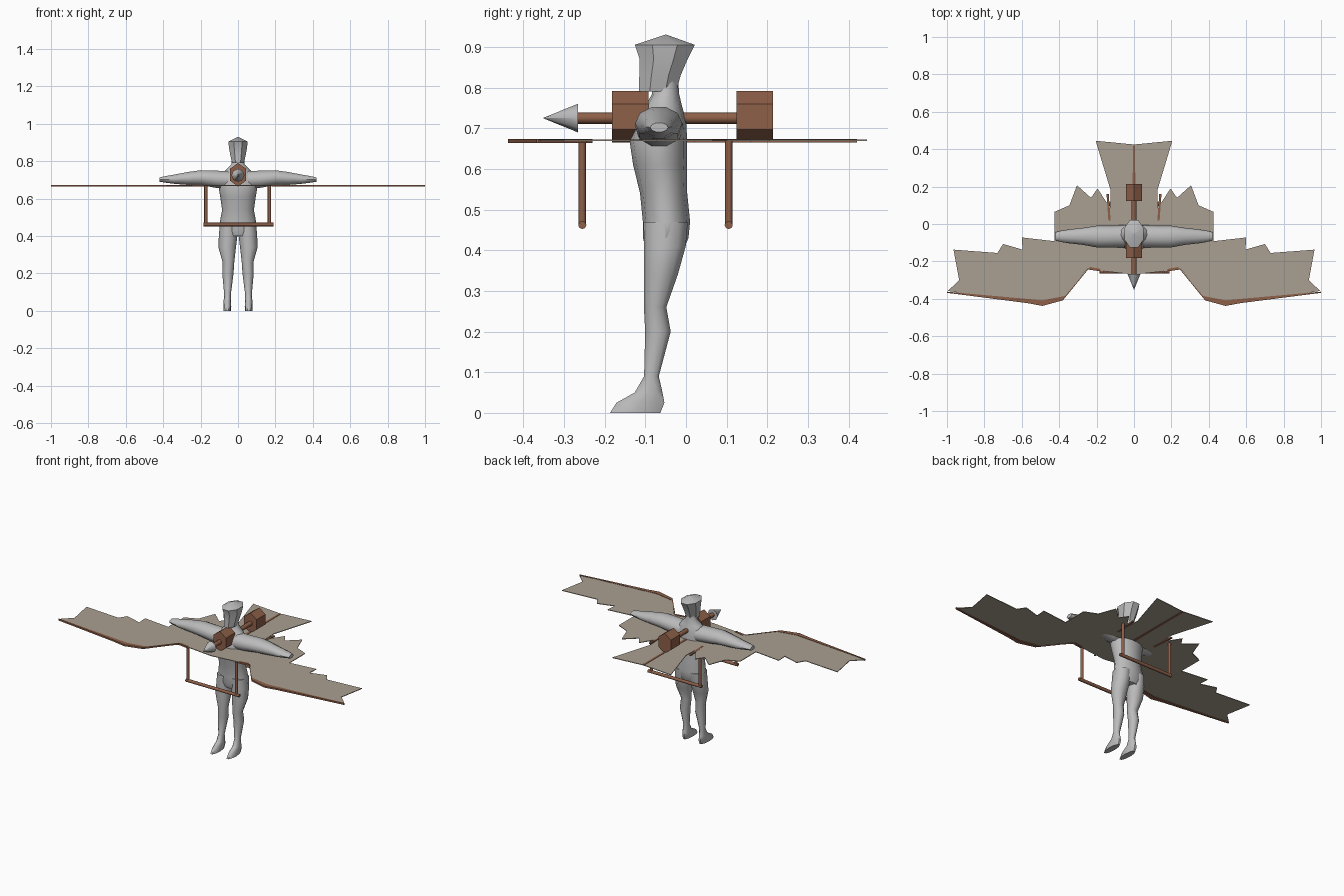
import bpy, bmesh, math
from mathutils import Vector

if "Cube" in bpy.data.objects:
    bpy.data.objects.remove(bpy.data.objects["Cube"])


def material(name, rgb):
    m = bpy.data.materials.new(name)
    m.diffuse_color = (*rgb, 1)
    m.use_nodes = True
    m.node_tree.nodes["Principled BSDF"].inputs["Base Color"].default_value = m.diffuse_color
    return m


GREY = material("grey", (0.50, 0.50, 0.50))
WOOD = material("brown wood", (0.27, 0.115, 0.065))
CLOTH = material("beige cloth", (0.40, 0.35, 0.285))


def finish(name, bm, mat, smooth=None):
    bmesh.ops.recalc_face_normals(bm, faces=bm.faces)
    me = bpy.data.meshes.new(name)
    bm.to_mesh(me)
    bm.free()
    me.materials.append(mat)
    ob = bpy.data.objects.new(name, me)
    bpy.context.collection.objects.link(ob)
    if smooth:
        bpy.ops.object.select_all(action='DESELECT')
        ob.select_set(True)
        bpy.context.view_layer.objects.active = ob
        bpy.ops.object.shade_smooth_by_angle(angle=math.radians(smooth))
    return ob


def loft(name, rings, axis, mat, n=10, smooth=50, mirror=False, turn=0.0):
    """rings: (position on axis, centre u, centre v, radius u, radius v)"""
    bm = bmesh.new()
    loops = []
    for p, cu, cv, ru, rv in rings:
        loop = []
        for i in range(n):
            a = 2 * math.pi * i / n + turn
            u, v = cu + ru * math.cos(a), cv + rv * math.sin(a)
            co = {'x': (p, u, v), 'y': (u, p, v), 'z': (u, v, p)}[axis]
            loop.append(bm.verts.new(co))
        loops.append(loop)
    for a, b in zip(loops, loops[1:]):
        for i in range(n):
            j = (i + 1) % n
            bm.faces.new((a[i], a[j], b[j], b[i]))
    bm.faces.new(loops[0])
    bm.faces.new(loops[-1])
    if mirror:
        geo = bmesh.ops.duplicate(bm, geom=bm.verts[:] + bm.edges[:] + bm.faces[:])["geom"]
        for v in geo:
            if isinstance(v, bmesh.types.BMVert):
                v.co.x *= -1
    return finish(name, bm, mat, smooth)


def plate(name, pts, z0, z1, mat):
    bm = bmesh.new()
    f = bm.faces.new([bm.verts.new((x, y, z0)) for x, y in pts])
    top = bmesh.ops.extrude_face_region(bm, geom=[f])["geom"]
    for v in top:
        if isinstance(v, bmesh.types.BMVert):
            v.co.z = z1
    bmesh.ops.triangulate(bm, faces=[f for f in bm.faces if len(f.verts) > 4])
    return finish(name, bm, mat)


def rod(name, a, b, r, mat, n=8):
    a, b = Vector(a), Vector(b)
    bm = bmesh.new()
    bmesh.ops.create_cone(bm, cap_ends=True, segments=n, radius1=r, radius2=r, depth=(b - a).length)
    bm.transform((b - a).to_track_quat('Z', 'Y').to_matrix().to_4x4())
    bmesh.ops.translate(bm, verts=bm.verts, vec=(a + b) / 2)
    return finish(name, bm, mat, 50)


# figure
loft("torso", [(0.40, 0, -0.052, 0.070, 0.045), (0.43, 0, -0.050, 0.100, 0.056),
               (0.47, 0, -0.048, 0.098, 0.058), (0.54, 0, -0.055, 0.085, 0.058),
               (0.61, 0, -0.064, 0.095, 0.066), (0.67, 0, -0.068, 0.105, 0.071),
               (0.72, 0, -0.062, 0.095, 0.062), (0.755, 0, -0.055, 0.065, 0.045),
               (0.785, 0, -0.050, 0.035, 0.033), (0.82, 0, -0.052, 0.033, 0.033)], 'z', GREY, 12)
loft("head", [(0.79, 0, -0.070, 0.034, 0.050), (0.83, 0, -0.064, 0.044, 0.055),
              (0.87, 0, -0.055, 0.052, 0.064), (0.905, 0, -0.052, 0.056, 0.080),
              (0.93, 0, -0.050, 0.002, 0.002)], 'z', GREY, 8, 35, turn=math.pi / 8)
loft("arms", [(0.05, -0.065, 0.700, 0.060, 0.050), (0.12, -0.067, 0.704, 0.058, 0.048),
              (0.20, -0.067, 0.712, 0.058, 0.042), (0.27, -0.066, 0.708, 0.046, 0.036),
              (0.34, -0.066, 0.704, 0.038, 0.026), (0.39, -0.066, 0.703, 0.030, 0.018),
              (0.42, -0.066, 0.702, 0.022, 0.012)], 'x', GREY, 10, 50, True)
loft("legs", [(0.47, 0.050, -0.050, 0.046, 0.057), (0.41, 0.052, -0.052, 0.050, 0.054),
              (0.34, 0.058, -0.062, 0.047, 0.044), (0.26, 0.051, -0.076, 0.031, 0.029),
              (0.20, 0.054, -0.069, 0.030, 0.033), (0.09, 0.056, -0.085, 0.018, 0.019),
              (0.05, 0.057, -0.092, 0.020, 0.036), (0.025, 0.057, -0.112, 0.021, 0.062),
              (0.0, 0.057, -0.125, 0.020, 0.065)], 'z', GREY, 10, 50, True)

# cloth wings and tail, one symmetric sheet
half = [(0, -0.27), (0.18, -0.25), (0.25, -0.24), (0.38, -0.405), (0.49, -0.435), (0.57, -0.42),
        (0.995, -0.358), (0.935, -0.30), (0.965, -0.137), (0.73, -0.155), (0.70, -0.107),
        (0.596, -0.137), (0.60, -0.072), (0.425, -0.092), (0.425, 0.065), (0.345, 0.10),
        (0.305, 0.207), (0.23, 0.14), (0.195, 0.19), (0.14, 0.105), (0.13, 0.03),
        (0.125, 0.18), (0.205, 0.445), (0, 0.425)]
sheet = half + [(-x, y) for x, y in reversed(half[1:-1])]
plate("wing_sheet", sheet, 0.668, 0.672, CLOTH)

# wooden spars along the front edge, and tail ribs
outer = half[1:7]
inner = [(0.18, -0.24), (0.235, -0.23), (0.37, -0.385), (0.49, -0.408), (0.575, -0.40), (1.0, -0.362)]
outer = [(x, y - 0.003) for x, y in outer[:-1]] + [(1.0, -0.368)]
for s, side in ((1, "right"), (-1, "left")):
    bm = bmesh.new()
    loops = []
    for (ox, oy), (ix, iy) in zip(outer, inner):
        loops.append([bm.verts.new((s * x, y, z)) for x, y, z in
                      ((ox, oy, 0.664), (ox, oy, 0.674), (ix, iy, 0.674), (ix, iy, 0.664))])
    for a, b in zip(loops, loops[1:]):
        for i in range(4):
            bm.faces.new((a[i], a[(i + 1) % 4], b[(i + 1) % 4], b[i]))
    bm.faces.new(loops[0])
    bm.faces.new(loops[-1])
    finish(side + "_wing_spar", bm, WOOD)
    plate(side + "_tail_rib", [(s * 0.125, 0.02), (s * 0.137, 0.02), (s * 0.147, 0.16), (s * 0.135, 0.16)],
          0.665, 0.673, WOOD)
plate("tail_spine", [(-0.008, 0.0), (0.008, 0.0), (0.006, 0.42), (-0.006, 0.42)], 0.665, 0.674, WOOD)

# U-shaped frames hanging below the wing
for y, pos in ((-0.255, "front"), (0.105, "rear")):
    for x, side in ((-0.172, "left"), (0.168, "right")):
        rod(f"{pos}_{side}_strut", (x, y, 0.46), (x, y, 0.67), 0.009, WOOD)
    rod(pos + "_crossbar", (-0.185, y, 0.462), (0.19, y, 0.462), 0.010, WOOD)

# shaft with two hexagonal weights and a pointed tip
rod("shaft", (0, -0.27, 0.725), (0, 0.15, 0.725), 0.014, WOOD)
for y, pos in ((-0.182, "front"), (0.124, "rear")):
    loft(pos + "_weight", [(y, 0, 0.728, 0.050, 0.063), (y + 0.09, 0, 0.728, 0.050, 0.063)],
         'y', WOOD, 6, 30, turn=math.pi / 2)
loft("shaft_tip", [(-0.35, 0, 0.725, 0.001, 0.001), (-0.266, 0, 0.725, 0.035, 0.035)], 'y', GREY, 8, 50)
